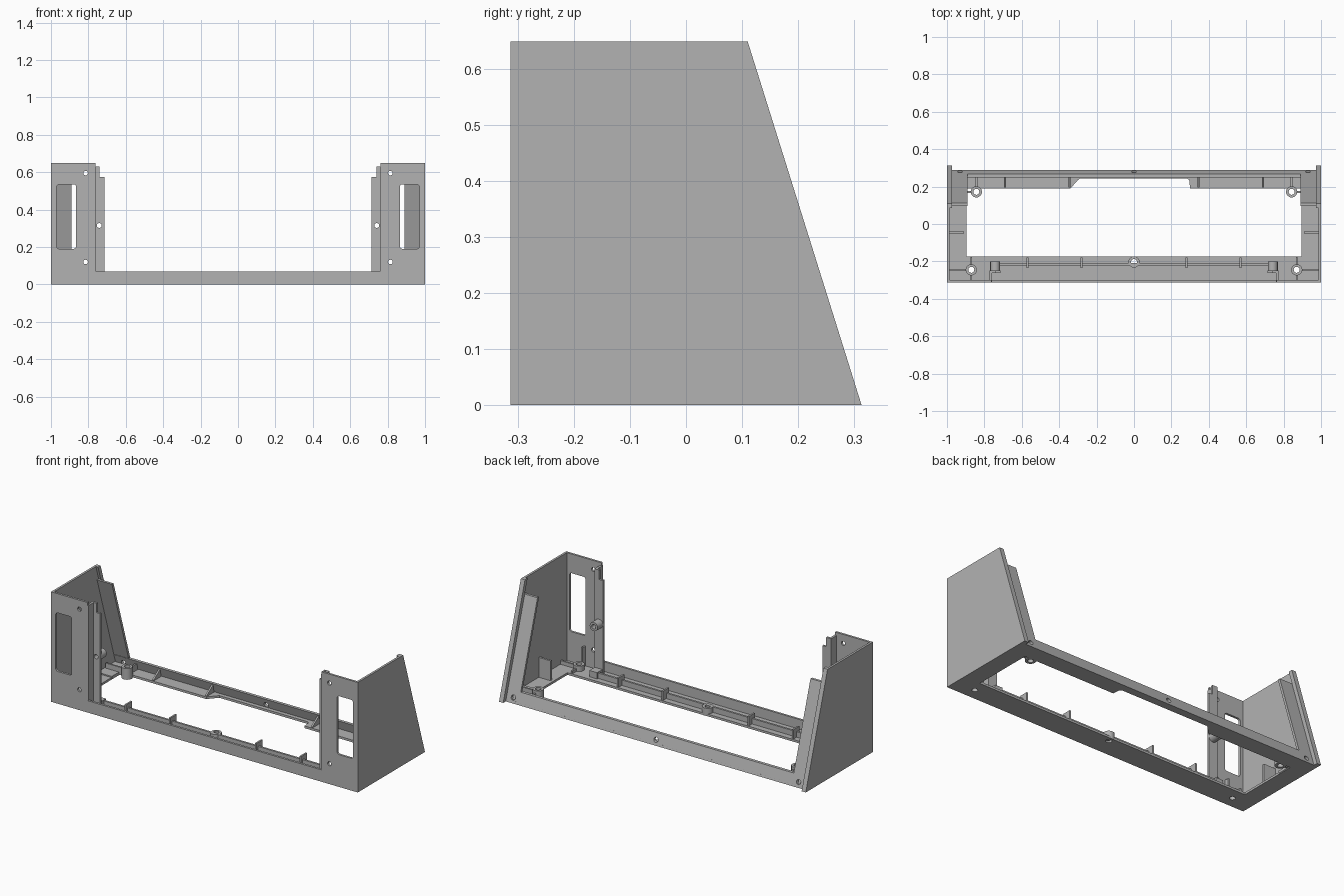
import bpy, bmesh, math
from mathutils import Vector

cube = bpy.data.objects.get("Cube")
if cube:
    bpy.data.objects.remove(cube, do_unlink=True)

grey = bpy.data.materials.new("plain grey")
grey.use_nodes = True
grey.diffuse_color = (0.45, 0.45, 0.45, 1)
grey.node_tree.nodes["Principled BSDF"].inputs["Base Color"].default_value = grey.diffuse_color

FRONT, BACK, TOP = -0.313, 0.313, 0.648
SLOPE = (BACK - 0.11) / TOP
SKIN, INSET, BAR = 0.013, 0.024, 0.068


def back_y(z, inset=0.0):
    """Depth of the sloping back at a given height."""
    return BACK - SLOPE * z - inset


def prism(name, pts, axis, a, b):
    """Extrude a 2D outline along an axis from a to b."""
    place = {"x": lambda p, t: Vector((t, p[0], p[1])),
             "y": lambda p, t: Vector((p[0], t, p[1])),
             "z": lambda p, t: Vector((p[0], p[1], t))}[axis]
    bm = bmesh.new()
    low = [bm.verts.new(place(p, a)) for p in pts]
    high = [bm.verts.new(place(p, b)) for p in pts]
    bm.faces.new(low)
    bm.faces.new(high)
    for i in range(len(pts)):
        j = (i + 1) % len(pts)
        bm.faces.new((low[i], low[j], high[j], high[i]))
    bmesh.ops.recalc_face_normals(bm, faces=bm.faces)
    mesh = bpy.data.meshes.new(name)
    bm.to_mesh(mesh)
    bm.free()
    mesh.materials.append(grey)
    obj = bpy.data.objects.new(name, mesh)
    bpy.context.collection.objects.link(obj)
    return obj


def box(name, x0, x1, y0, y1, z0, z1):
    return prism(name, [(x0, y0), (x1, y0), (x1, y1), (x0, y1)], "z", z0, z1)


def circle(u, v, r, n=24):
    return [(u + r * math.cos(math.tau * i / n), v + r * math.sin(math.tau * i / n)) for i in range(n)]


def rounded(u0, u1, v0, v1, r, n=5):
    corners = [(u1 - r, v1 - r), (u0 + r, v1 - r), (u0 + r, v0 + r), (u1 - r, v0 + r)]
    return [(u + r * math.cos((k + i / n) * math.pi / 2), v + r * math.sin((k + i / n) * math.pi / 2))
            for k, (u, v) in enumerate(corners) for i in range(n + 1)]


def apply(obj, mod):
    with bpy.context.temp_override(object=obj, active_object=obj, selected_objects=[obj]):
        bpy.ops.object.modifier_apply(modifier=mod.name)


def cut(obj, pts, axis, a, b):
    cutter = prism("cutter", pts, axis, a, b)
    cutter.hide_render = True
    mod = obj.modifiers.new("cut", "BOOLEAN")
    mod.operation, mod.solver, mod.object = "DIFFERENCE", "EXACT", cutter
    apply(obj, mod)
    bpy.data.objects.remove(cutter, do_unlink=True)


def mirror(obj):
    mod = obj.modifiers.new("mirror", "MIRROR")
    mod.use_mirror_merge = False
    apply(obj, mod)


def smooth(obj):
    bpy.ops.object.select_all(action="DESELECT")
    obj.select_set(True)
    bpy.context.view_layer.objects.active = obj
    bpy.ops.object.shade_smooth_by_angle()


# Floor frame with a large opening, stepped along the back
floor = box("floor_frame", -0.99, 0.99, FRONT + 0.003, 0.285, 0, SKIN)
opening = [(-0.895, -0.175), (0.895, -0.175), (0.895, 0.19), (0.3, 0.19), (0.295, 0.235),
           (0.285, 0.243), (-0.29, 0.243), (-0.3, 0.235), (-0.34, 0.19), (-0.895, 0.19)]
cut(floor, opening, "z", -0.1, 0.1)
front_bosses = [(-0.87, -0.245), (0, -0.203), (0.87, -0.245)]
for x, y in front_bosses:
    cut(floor, circle(x, y, 0.017), "z", -0.1, 0.1)

# Sloped side walls with a thicker rim on the back edge
side = prism("side_wall", [(FRONT, 0), (BACK, 0), (back_y(TOP), TOP), (FRONT, TOP)], "x", 1 - SKIN, 1)
rim = prism("side_rim", [(back_y(0, INSET), 0), (BACK, 0), (back_y(TOP), TOP), (back_y(TOP, INSET), TOP)],
            "x", 0.973, 0.995)
strip_top = 0.565
strip = prism("side_flange", [(back_y(0, INSET + 0.015), 0), (back_y(0, INSET), 0),
              (back_y(strip_top, INSET), strip_top), (back_y(strip_top, INSET + 0.015), strip_top)],
              "x", 0.89, 0.99)
cut(strip, circle(0.93, 0.03, 0.014), "y", 0.1, 0.5)
for part in (side, rim, strip):
    mirror(part)

# Front pillars with a rounded window and screw holes
pillar = box("front_pillar", 0.762, 0.995, FRONT, FRONT + SKIN, 0, TOP)
cut(pillar, rounded(0.865, 0.97, 0.19, 0.535, 0.015), "y", -0.4, -0.2)
for z in (0.12, 0.595):
    cut(pillar, circle(0.815, z, 0.012), "y", -0.4, -0.2)
mirror(pillar)

# Return wall and stepped mounting flange beside each pillar
mirror(box("pillar_return", 0.758, 0.772, FRONT + 0.002, -0.25, 0, 0.63))
flange = prism("mounting_flange", [(0.715, 0.01), (0.772, 0.01), (0.772, 0.63), (0.74, 0.63),
               (0.74, 0.575), (0.715, 0.575)], "y", -0.262, -0.249)
cut(flange, circle(0.742, 0.315, 0.013), "y", -0.4, 0)
mirror(flange)
boss = prism("flange_boss", circle(0.742, 0.315, 0.026), "y", -0.25, -0.2)
cut(boss, circle(0.742, 0.315, 0.013), "y", -0.4, 0)
mirror(boss)
smooth(boss)
mirror(box("flange_foot", 0.72, 0.77, -0.25, -0.2, 0.01, 0.05))

# Front bar with inner rail and cross ribs
box("front_bar", -0.77, 0.77, FRONT, FRONT + SKIN, 0, 0.07)
box("front_inner_rail", -0.74, 0.74, -0.221, -0.209, 0.01, 0.045)
for x in (0.28, 0.57):
    mirror(box("front_rib", x - 0.005, x + 0.005, -0.235, -0.178, 0.01, 0.068))

# Sloped back bar with screw holes and triangular gussets
back_bar = prism("back_bar", [(back_y(0, INSET + 0.018), 0), (back_y(0, INSET), 0),
                 (back_y(BAR, INSET), BAR), (back_y(BAR, INSET + 0.018), BAR)], "x", -0.98, 0.98)
for x in (-0.93, 0, 0.93):
    cut(back_bar, circle(x, 0.03, 0.014), "y", 0.1, 0.5)
for x in (0.345, 0.69):
    mirror(prism("back_gusset", [(0.192, 0.01), (0.262, 0.01), (0.255, 0.06), (0.192, 0.018)],
                 "x", x - 0.005, x + 0.005))

# Screw bosses on the floor
bosses = [("front_boss", x, y, 0.045) for x, y in front_bosses]
bosses += [("back_boss", x, 0.172, 0.065) for x in (-0.843, 0.843)]
for name, x, y, height in bosses:
    post = prism(name, circle(x, y, 0.03), "z", 0, height)
    cut(post, circle(x, y, 0.016), "z", -0.1, 0.2)
    smooth(post)

# Webs bracing the bosses and upright side tabs
mirror(box("boss_side_web", 0.898, 0.99, -0.25, -0.24, 0.01, 0.035))
mirror(box("boss_front_web", 0.865, 0.875, -0.303, -0.273, 0.01, 0.13))
mirror(box("boss_inner_web", 0.865, 0.875, -0.217, -0.177, 0.01, 0.03))
mirror(box("back_boss_web", 0.838, 0.848, 0.2, 0.262, 0.005, 0.05))
mirror(box("back_boss_arm", 0.87, 0.98, 0.167, 0.177, 0.005, 0.05))
mirror(box("back_corner_floor", 0.893, 0.99, 0.1, 0.28, 0.005, 0.02))
mirror(box("side_tab", 0.91, 0.99, -0.051, -0.039, 0.01, 0.13))
